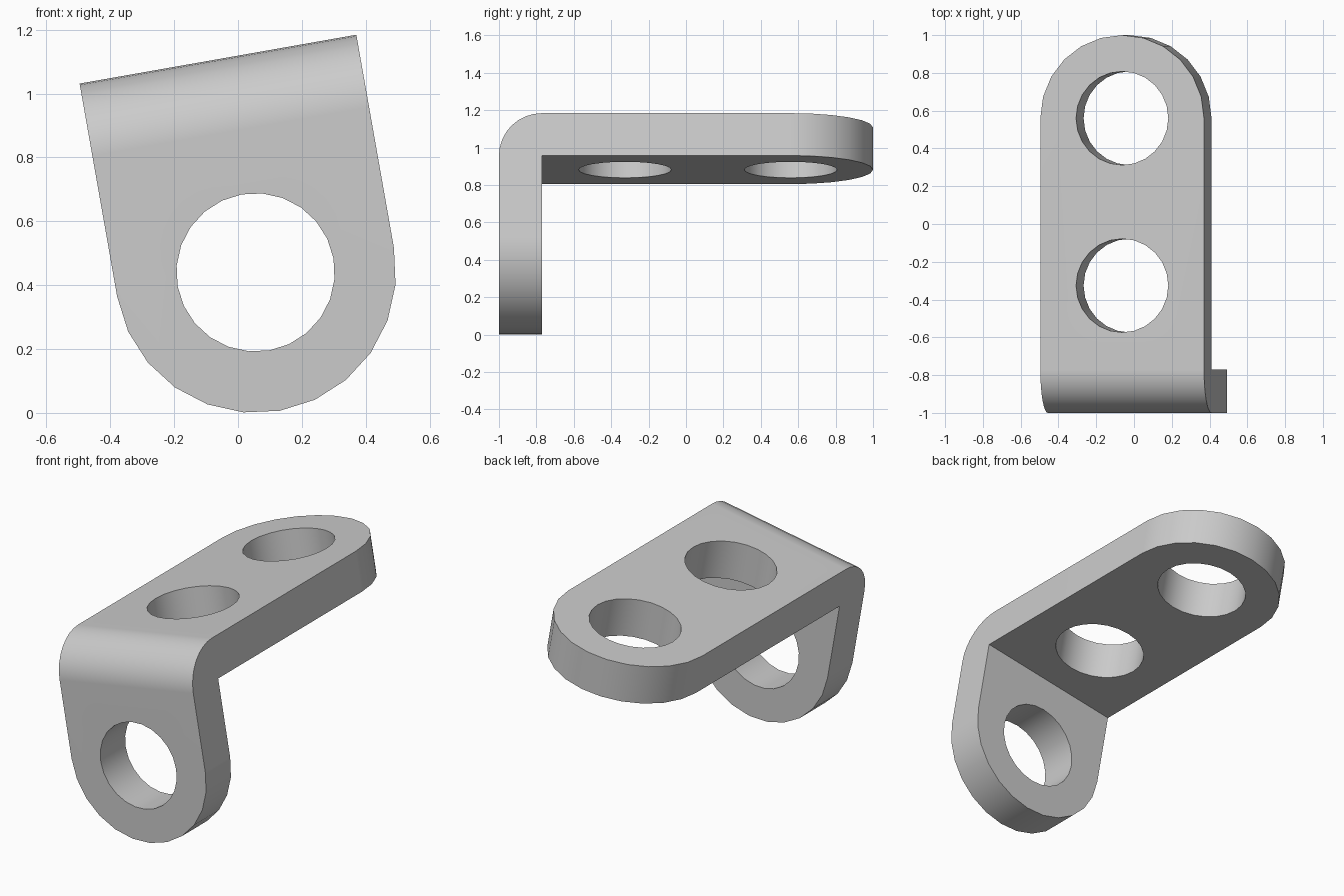
import bpy, bmesh
from math import sin, cos, pi, radians
from mathutils import Matrix

if "Cube" in bpy.data.objects:
    bpy.data.objects.remove(bpy.data.objects["Cube"])

R = 0.44          # half width and end radius
T = 0.23          # plate thickness, also the bend radius
TOP = 0.678       # top face above the front hole centre
FRONT = -1.0
ARM_END = 0.56    # centre of the rounded arm end
HOLE = 0.248
END_STEPS, BEND_STEPS = 12, 8

# Plain grey metal
metal = bpy.data.materials.new("grey metal")
metal.use_nodes = True
grey = (0.6, 0.6, 0.6, 1)
metal.diffuse_color = grey
metal.node_tree.nodes["Principled BSDF"].inputs["Base Color"].default_value = grey


def make_object(name, bm):
    mesh = bpy.data.meshes.new(name)
    bmesh.ops.recalc_face_normals(bm, faces=bm.faces)
    bm.to_mesh(mesh)
    bm.free()
    mesh.materials.append(metal)
    obj = bpy.data.objects.new(name, mesh)
    bpy.context.collection.objects.link(obj)
    return obj


def profile(reach):
    """L-shaped side section (y, z) whose two legs extend by reach."""
    pts = [(FRONT, -reach)]
    for i in range(BEND_STEPS + 1):
        a = pi / 2 * i / BEND_STEPS
        pts.append((FRONT + T - T * cos(a), TOP - T + T * sin(a)))
    pts += [(ARM_END + reach, TOP), (ARM_END + reach, TOP - T),
            (FRONT + T, TOP - T), (FRONT + T, -reach)]
    return pts


# Bracket body: L sections lofted across the width, legs ending in half circles
bm = bmesh.new()
rings = []
for i in range(END_STEPS + 1):
    a = pi * i / END_STEPS
    rings.append([bm.verts.new((R * cos(a), y, z)) for y, z in profile(R * sin(a))])
for a, b in zip(rings, rings[1:]):
    for j in range(len(a)):
        k = (j + 1) % len(a)
        bm.faces.new((a[j], a[k], b[k], b[j]))
bm.faces.new(rings[0])
bm.faces.new(rings[-1])
bmesh.ops.recalc_face_normals(bm, faces=bm.faces)
bmesh.ops.dissolve_limit(bm, angle_limit=radians(1), verts=bm.verts, edges=bm.edges)
bracket = make_object("bracket", bm)

# Hole cutters: one through the front leg, two through the arm
bm = bmesh.new()
upright = Matrix.Identity(4)
for place, turn in (((0, FRONT + T / 2, 0), Matrix.Rotation(pi / 2, 4, "X")),
                    ((0, -0.326, TOP - T / 2), upright),
                    ((0, ARM_END, TOP - T / 2), upright)):
    bmesh.ops.create_cone(bm, cap_ends=True, segments=24, radius1=HOLE, radius2=HOLE,
                          depth=T * 1.5, matrix=Matrix.Translation(place) @ turn)
cutter = make_object("hole_cutter", bm)
cutter.hide_render = True

bpy.context.view_layer.objects.active = bracket
bracket.select_set(True)
cut = bracket.modifiers.new("holes", "BOOLEAN")
cut.operation, cut.solver, cut.object = "DIFFERENCE", "EXACT", cutter
bpy.ops.object.modifier_apply(modifier=cut.name)
bpy.data.objects.remove(cutter)

# Smooth curved walls, crisp rims, flat plates
bpy.ops.object.shade_smooth_by_angle(angle=radians(30))
weighted = bracket.modifiers.new("flat plates", "WEIGHTED_NORMAL")
weighted.keep_sharp = True

# Tilt the whole bracket sideways
bracket.rotation_euler = (0, radians(-10), 0)
bracket.location = (0.055, 0, 0.44)
